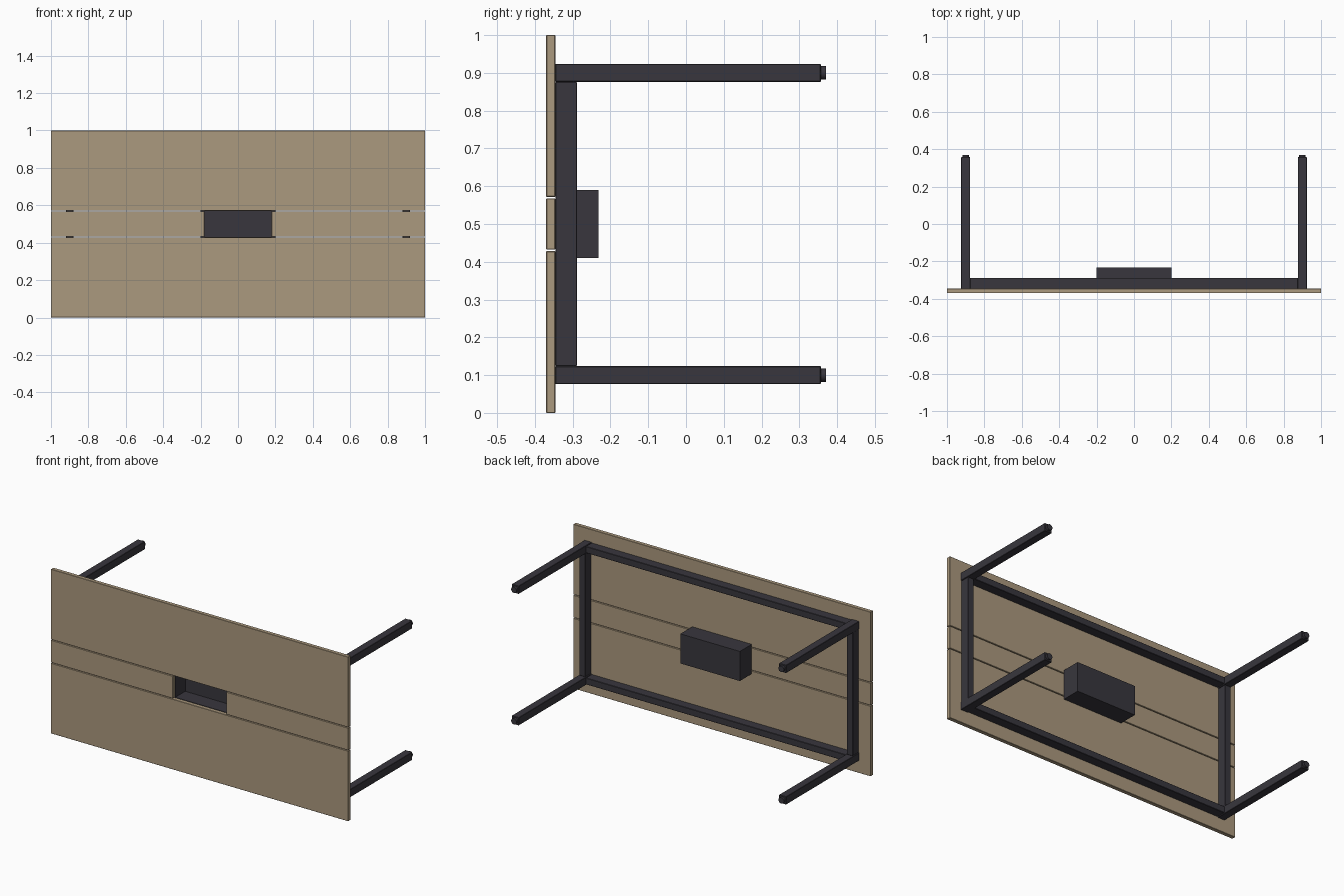
import bpy

cube = bpy.data.objects.get("Cube")
if cube:
    bpy.data.objects.remove(cube, do_unlink=True)


def material(name, rgb):
    m = bpy.data.materials.new(name)
    m.use_nodes = True
    m.diffuse_color = (*rgb, 1)
    m.node_tree.nodes["Principled BSDF"].inputs["Base Color"].default_value = (*rgb, 1)
    return m


wood = material("light_wood", (0.41, 0.32, 0.21))
metal = material("dark_metal", (0.04, 0.037, 0.047))


def box(name, x, y, z, mat, bevel=0.0):
    """Box spanning the (low, high) ranges given on each axis."""
    spans = (x, y, z)
    bpy.ops.mesh.primitive_cube_add(size=1, location=[(a + b) / 2 for a, b in spans])
    ob = bpy.context.object
    ob.name = name
    ob.scale = [b - a for a, b in spans]
    bpy.ops.object.transform_apply(location=False, rotation=False, scale=True)
    ob.data.materials.append(mat)
    if bevel:
        mod = ob.modifiers.new("edge_bevel", "BEVEL")
        mod.width = bevel
        mod.segments = 1
    return ob


def around(centre, half):
    return (centre - half, centre + half)


# Key planes of the table, which lies on its long edge
FRONT, BACK = -0.37, -0.346
RAIL_END, LEG_END, FOOT_END = -0.288, 0.357, 0.37
LEG_X, LEG_Z, LEG_HALF, RAIL_HALF = 0.9, 0.4, 0.024, 0.02
MID = 0.5

# Tabletop: two wide boards and a middle strip split by the tray opening
top = (FRONT, BACK)
box("lower_board", (-1, 1), top, (0, 0.428), wood, 0.0015)
box("upper_board", (-1, 1), top, (0.572, 1), wood, 0.0015)
for side, x in (("right", (-1, -0.18)), ("left", (0.18, 1))):
    box(side + "_middle_strip", x, top, (0.432, 0.568), wood, 0.0015)

# Legs with round feet, and the rails joining them
for side, sx in (("right", -1), ("left", 1)):
    for level, sz in (("lower", -1), ("upper", 1)):
        x, z = sx * LEG_X, MID + sz * LEG_Z
        box(f"{level}_{side}_leg", around(x, LEG_HALF), (BACK, LEG_END),
            around(z, LEG_HALF), metal, 0.002)
        bpy.ops.mesh.primitive_cylinder_add(
            vertices=24, radius=0.018, depth=FOOT_END - LEG_END,
            location=(x, (LEG_END + FOOT_END) / 2, z), rotation=(1.5708, 0, 0))
        foot = bpy.context.object
        foot.name = f"{level}_{side}_foot"
        foot.data.materials.append(metal)
        bpy.ops.object.shade_smooth_by_angle()
    box(side + "_end_rail", around(sx * LEG_X, RAIL_HALF), (BACK, RAIL_END),
        around(MID, LEG_Z - LEG_HALF), metal, 0.002)
for level, sz in (("lower", -1), ("upper", 1)):
    box(level + "_long_rail", around(0, LEG_X - LEG_HALF), (BACK, RAIL_END),
        around(MID + sz * LEG_Z, RAIL_HALF), metal, 0.002)

# Hollow tray behind the opening
tray = box("cable_tray", (-0.2, 0.2), (BACK, -0.232), (0.41, 0.59), metal)
cutter = box("tray_cutter", (-0.18, 0.18), (BACK - 0.05, -0.25), (0.43, 0.57), metal)
cutter.hide_render = True
cutter.hide_viewport = True
cutter.display_type = "WIRE"
cut = tray.modifiers.new("hollow", "BOOLEAN")
cut.operation = "DIFFERENCE"
cut.solver = "EXACT"
cut.object = cutter
